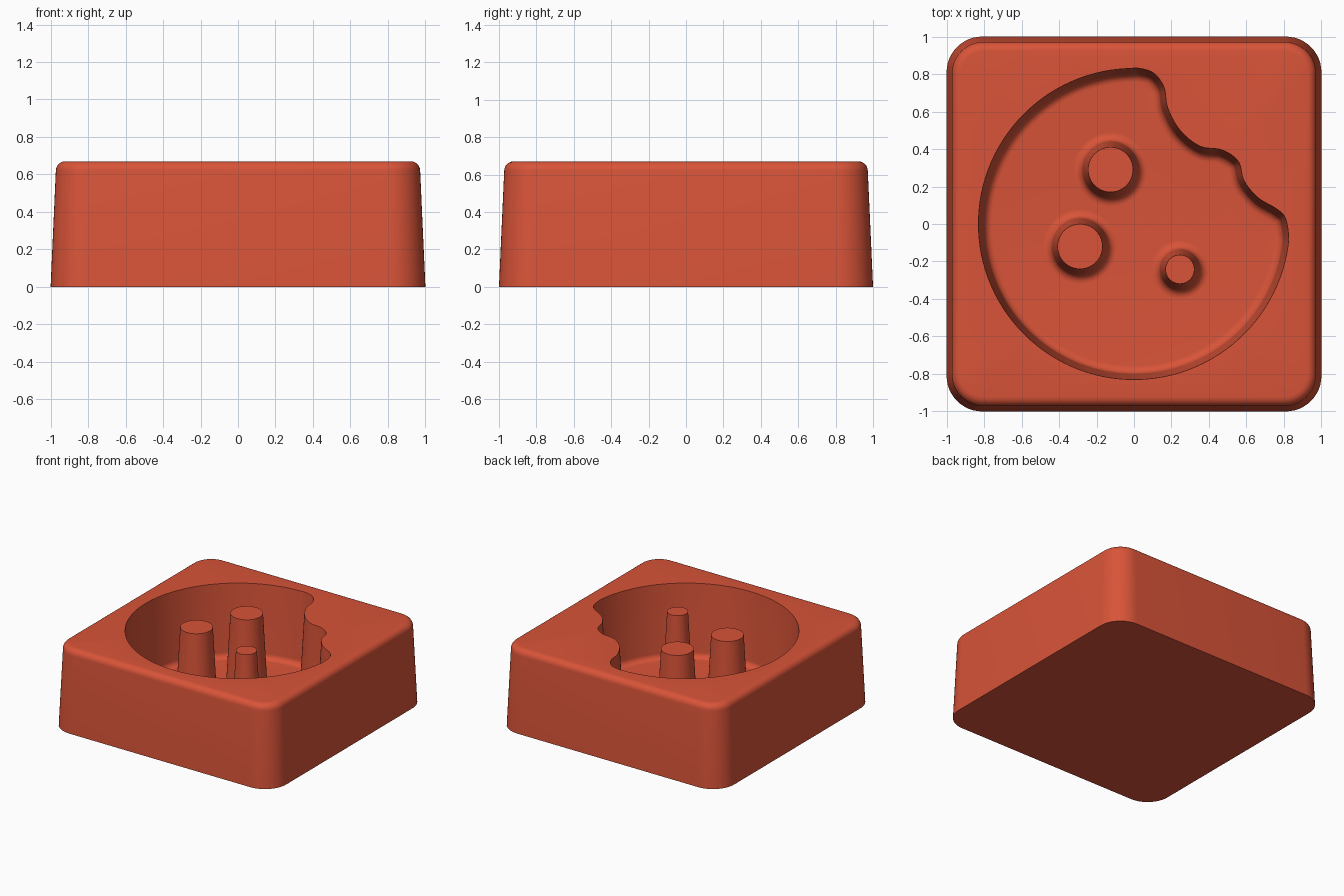
import bpy, bmesh, math
from mathutils import Vector

cube = bpy.data.objects.get("Cube")
if cube:
    bpy.data.objects.remove(cube)

HEIGHT, FLOOR = 0.67, 0.08
FILLET = 0.045   # rounding where walls meet the floor
DRAFT = 0.03     # inward slope of walls over the full depth

clay = bpy.data.materials.new("terracotta red")
clay.use_nodes = True
colour = (0.69, 0.088, 0.04, 1)
clay.diffuse_color = colour
clay.node_tree.nodes["Principled BSDF"].inputs["Base Color"].default_value = colour


def arc(cx, cy, r, start, end, n):
    angles = [math.radians(start + (end - start) * i / n) for i in range(n + 1)]
    return [Vector((cx + r * math.cos(a), cy + r * math.sin(a))) for a in angles]


def rounded_square(half, r):
    c = half - r
    corners = [(c, c), (-c, c), (-c, -c), (c, -c)]
    return [p for i, (x, y) in enumerate(corners)
            for p in arc(x, y, r, 90 * i, 90 * i + 90, 12)]


def smooth_path(pts, steps):
    """Catmull-Rom curve through the inner control points."""
    out = []
    for a, b, c, d in zip(pts, pts[1:], pts[2:], pts[3:]):
        for i in range(steps):
            t = i / steps
            out.append(0.5 * (2 * b + (c - a) * t + (2 * a - 5 * b + 4 * c - d) * t**2
                              + (3 * b - a - 3 * c + d) * t**3))
    return out


def inset(loop, amount):
    """Move a counter-clockwise outline inward along its normals."""
    out = []
    for i, p in enumerate(loop):
        tangent = (loop[(i + 1) % len(loop)] - loop[i - 1]).normalized()
        out.append(p + amount * Vector((-tangent.y, tangent.x)))
    return out


def add_ring(bm, loop, z):
    return [bm.verts.new((p.x, p.y, z)) for p in loop]


def bridge(bm, rings):
    for low, high in zip(rings, rings[1:]):
        for i in range(len(low)):
            j = (i + 1) % len(low)
            bm.faces.new((low[i], low[j], high[j], high[i]))


def fill(bm, *rings):
    """Fill one outline, treating any further outlines as holes."""
    edges = [bm.edges.get((r[i - 1], r[i])) for r in rings for i in range(len(r))]
    bmesh.ops.triangle_fill(bm, edges=edges, use_beauty=True, normal=(0, 0, 1))


def finish(bm, name):
    bmesh.ops.recalc_face_normals(bm, faces=bm.faces[:])
    for face in bm.faces:
        face.smooth = True
    for edge in bm.edges:
        edge.smooth = edge.calc_face_angle(0) < math.radians(35)
    mesh = bpy.data.meshes.new(name)
    bm.to_mesh(mesh)
    bm.free()
    mesh.materials.append(clay)
    obj = bpy.data.objects.new(name, mesh)
    bpy.context.collection.objects.link(obj)


# Wall profile from rim to floor: (sideways offset, height)
profile = [(0, HEIGHT)]
for i in range(9):
    a = math.radians(90 * i / 8)
    profile.append((DRAFT + FILLET * (1 - math.cos(a)), FLOOR + FILLET * (1 - math.sin(a))))

# Bitten-disc outline of the cavity
disc = arc(0, 0, 0.83, 92, 354, 130)
bites = [Vector(p) for p in ((0.81, 0.025), (0.765, 0.078), (0.663, 0.14), (0.588, 0.23),
                             (0.556, 0.335), (0.47, 0.395), (0.353, 0.415), (0.246, 0.5),
                             (0.18, 0.62), (0.16, 0.73), (0.105, 0.805), (0.03, 0.83))]
outline = disc[:-1] + smooth_path([disc[-4], disc[-1]] + bites + [disc[0], disc[3]], 8)

# Block: sloped sides, rounded top edge, open cavity
bm = bmesh.new()
EDGE = 0.05
outer = [add_ring(bm, rounded_square(1, 0.19), 0)]
for i in range(7):
    a = math.radians(90 * i / 6)
    shrink = EDGE * (1 - math.cos(a))
    outer.append(add_ring(bm, rounded_square(0.972 - shrink, 0.17 - shrink),
                          HEIGHT - EDGE * (1 - math.sin(a))))
cavity = [add_ring(bm, inset(outline, d), z) for d, z in profile]
bridge(bm, outer)
bridge(bm, cavity)
bm.faces.new(outer[0])
fill(bm, outer[-1], cavity[0])
fill(bm, cavity[-1])
finish(bm, "mould_block")

# Posts rising from the cavity floor, flared at the base
posts = {"rear_post": (-0.125, 0.29, 0.12),
         "right_post": (-0.288, -0.12, 0.12),
         "left_post": (0.245, -0.242, 0.077)}
for name, (x, y, r) in posts.items():
    bm = bmesh.new()
    rings = [add_ring(bm, arc(x, y, r + d, 0, 360, 64)[:-1], z) for d, z in profile]
    bridge(bm, rings)
    bm.faces.new(rings[0])
    finish(bm, name)
